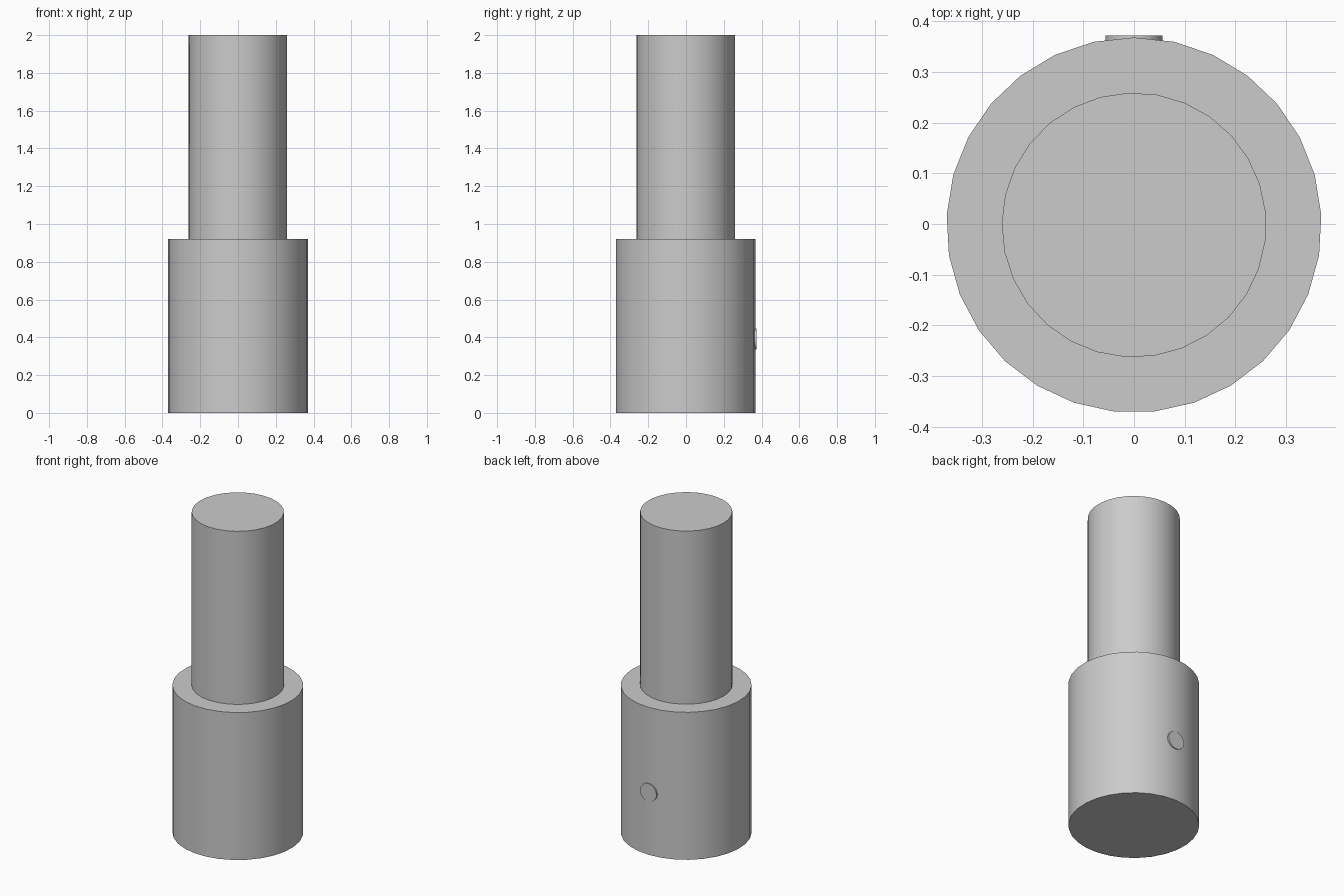
import bpy
import math

old = bpy.data.objects.get("Cube")
if old:
    bpy.data.objects.remove(old, do_unlink=True)

SIDES = 29

grey = bpy.data.materials.new("plain grey")
grey.use_nodes = True
colour = (0.6, 0.6, 0.6, 1)
grey.diffuse_color = colour
grey.node_tree.nodes["Principled BSDF"].inputs["Base Color"].default_value = colour


def cylinder(name, radius, depth, centre, rotation, sides=SIDES):
    bpy.ops.mesh.primitive_cylinder_add(
        vertices=sides, radius=radius, depth=depth, location=centre, rotation=rotation)
    part = bpy.context.object
    part.name = name
    part.data.materials.append(grey)
    bpy.ops.object.shade_smooth_by_angle(angle=math.radians(30))
    return part


def upright(name, radius, bottom, top, turn):
    return cylinder(name, radius, top - bottom,
                    (0, -0.002, (bottom + top) / 2), (0, 0, math.radians(turn)))


# Wide base, with one corner pointing straight back
upright("base", 0.37, 0, 0.92, 0)

# Narrow shaft standing on the base
upright("shaft", 0.261, 0.92, 2, 2.4)

# Small round pin that barely stands out of the back of the base
cylinder("pin", 0.056, 0.04, (0, 0.352, 0.39), (math.radians(90), 0, 0))
